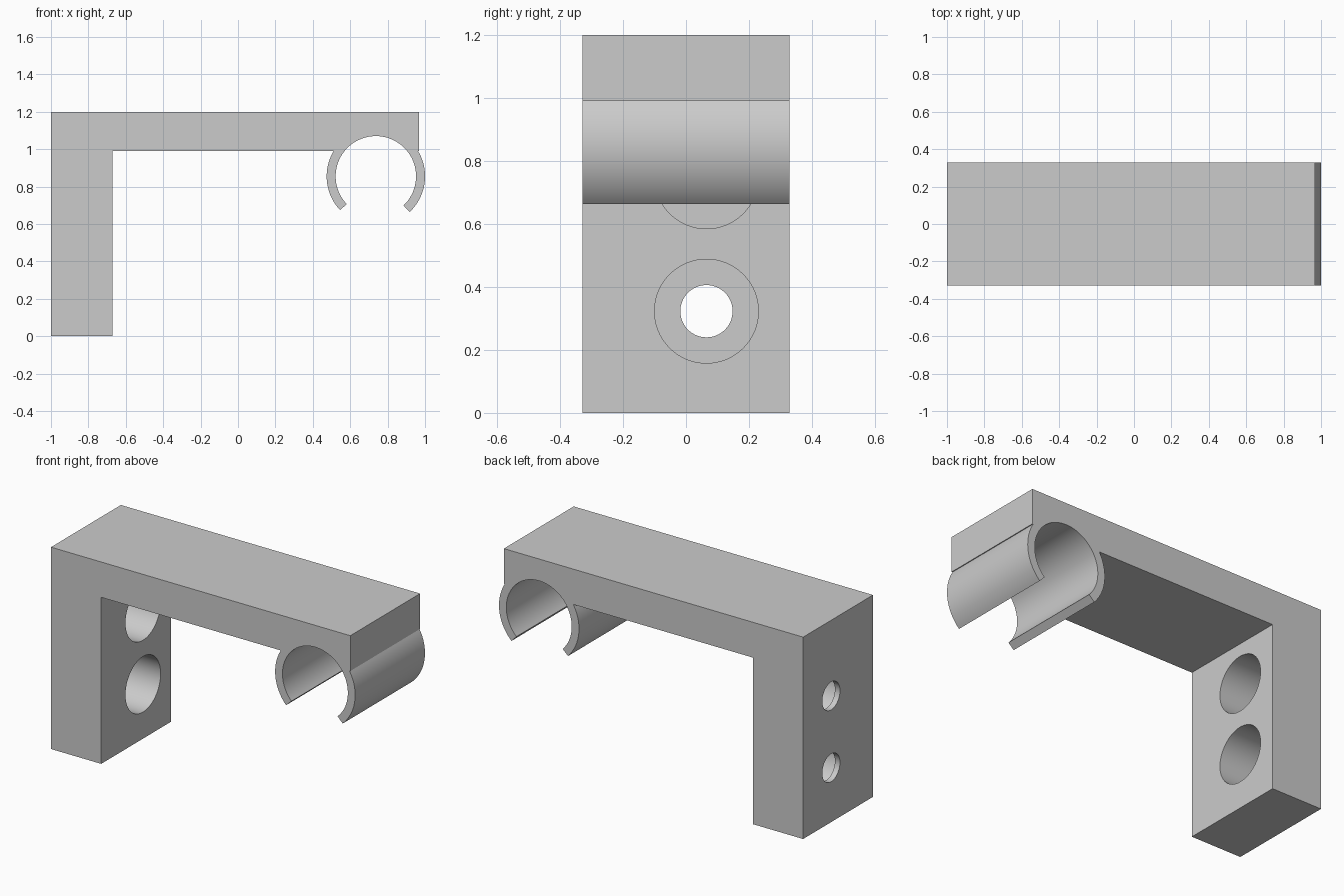
import bpy
import bmesh
from math import cos, sin, radians, pi, sqrt, atan2
from mathutils import Matrix

if "Cube" in bpy.data.objects:
    bpy.data.objects.remove(bpy.data.objects["Cube"])

HALF_DEPTH = 0.328
CX, CZ, OUTER, INNER = 0.737, 0.855, 0.263, 0.215
TOP, UNDER, END = 1.2, 0.99, 0.968
LEG_BACK, LEG_FRONT = -1.0, -0.67
LIP = 0.033

grey = bpy.data.materials.new("plain grey")
grey.use_nodes = True
colour = (0.6, 0.6, 0.6, 1)
grey.diffuse_color = colour
grey.node_tree.nodes["Principled BSDF"].inputs["Base Color"].default_value = colour


def arc(radius, start, end, steps):
    return [(CX + radius * cos(start + (end - start) * i / steps),
             CZ + radius * sin(start + (end - start) * i / steps))
            for i in range(steps + 1)]


def make_object(name, bm):
    bmesh.ops.recalc_face_normals(bm, faces=bm.faces)
    mesh = bpy.data.meshes.new(name)
    bm.to_mesh(mesh)
    bm.free()
    mesh.materials.append(grey)
    obj = bpy.data.objects.new(name, mesh)
    bpy.context.collection.objects.link(obj)
    return obj


# Bracket outline: leg, arm and open pipe clip in one closed profile
rise = UNDER - CZ
join = atan2(rise, sqrt(OUTER ** 2 - rise ** 2))
left_tip, right_tip = radians(223.5), radians(-46.5)
outline = [(LEG_BACK, 0), (LEG_FRONT, 0), (LEG_FRONT, UNDER)]
outline += arc(OUTER, pi - join, left_tip, 24)
outline += arc(INNER, left_tip, right_tip, 72)
outline += arc(OUTER, right_tip, join, 24)
outline += [(END, UNDER), (END, TOP), (LEG_BACK, TOP)]

bm = bmesh.new()
face = bm.faces.new([bm.verts.new((x, -HALF_DEPTH, z)) for x, z in outline])
extruded = bmesh.ops.extrude_face_region(bm, geom=[face])["geom"]
bmesh.ops.translate(bm, vec=(0, 2 * HALF_DEPTH, 0),
                    verts=[v for v in extruded if isinstance(v, bmesh.types.BMVert)])
bracket = make_object("clip_bracket", bm)


# Screw holes: narrow through hole with a wide counterbore from the inner side
def add_hole(name, radius, x0, x1, z):
    bm = bmesh.new()
    place = Matrix.Translation(((x0 + x1) / 2, 0.065, z)) @ Matrix.Rotation(pi / 2, 4, "Y")
    bmesh.ops.create_cone(bm, cap_ends=True, segments=64, radius1=radius,
                          radius2=radius, depth=x1 - x0, matrix=place)
    cutter = make_object(name, bm)
    cutter.hide_render = True
    cutter.hide_viewport = True
    cut = bracket.modifiers.new(name, "BOOLEAN")
    cut.operation = "DIFFERENCE"
    cut.solver = "EXACT"
    cut.object = cutter
    return cutter


cutters = []
for label, z in (("lower", 0.323), ("upper", 0.75)):
    cutters.append(add_hole(label + "_counterbore", 0.165, LEG_BACK + LIP, LEG_FRONT + 0.1, z))
    cutters.append(add_hole(label + "_screw_hole", 0.083, LEG_BACK - 0.1, LEG_FRONT, z))

# Bake the cuts, drop the cutters and smooth the round walls
bpy.context.view_layer.objects.active = bracket
bracket.select_set(True)
for name in [m.name for m in bracket.modifiers]:
    bpy.ops.object.modifier_apply(modifier=name)
for cutter in cutters:
    bpy.data.objects.remove(cutter)
bpy.ops.object.shade_smooth_by_angle(angle=radians(30))
